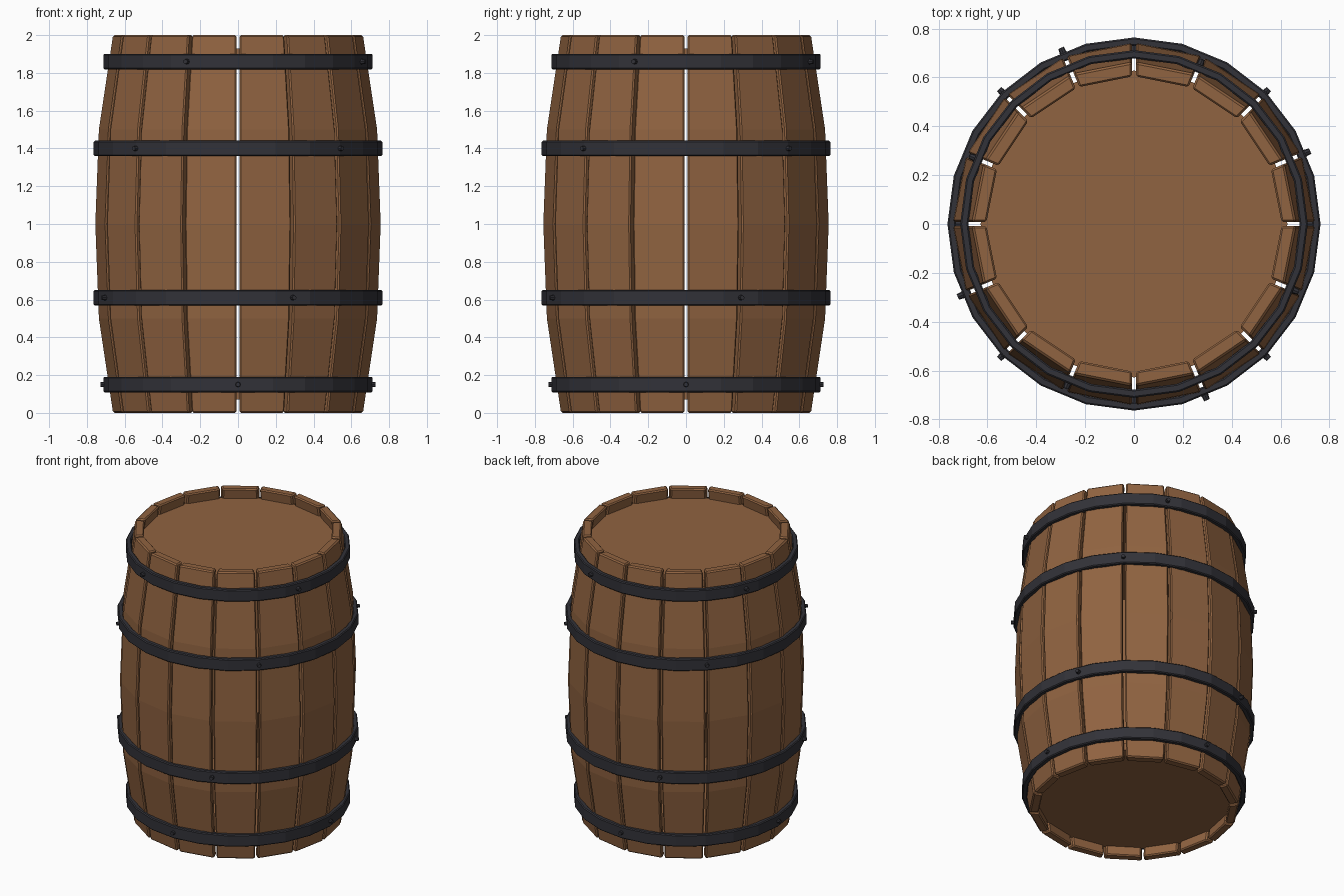
import bpy, bmesh, math
from mathutils import Matrix, Vector

cube = bpy.data.objects.get("Cube")
if cube:
    bpy.data.objects.remove(cube, do_unlink=True)


def material(name, color, rough):
    m = bpy.data.materials.new(name)
    m.use_nodes = True
    m.diffuse_color = color
    bsdf = m.node_tree.nodes["Principled BSDF"]
    bsdf.inputs["Base Color"].default_value = color
    bsdf.inputs["Roughness"].default_value = rough
    return m


wood = material("brown wood", (0.28, 0.125, 0.052, 1), 0.8)
iron = material("dark iron", (0.032, 0.032, 0.04, 1), 0.6)


def finish(name, bm, mat, bevel=0):
    bmesh.ops.recalc_face_normals(bm, faces=bm.faces)
    mesh = bpy.data.meshes.new(name)
    bm.to_mesh(mesh)
    bm.free()
    mesh.materials.append(mat)
    ob = bpy.data.objects.new(name, mesh)
    bpy.context.collection.objects.link(ob)
    if bevel:
        mod = ob.modifiers.new("soft edges", "BEVEL")
        mod.width = bevel
        mod.segments = 1
        mod.limit_method = "ANGLE"
        mod.angle_limit = math.radians(40)
    return ob


# Bulging staves: one bent plank, repeated around the axis
STAVES, GAP, THICK = 16, 0.008, 0.06
PROFILE = [(0, 0.663), (0.5, 0.738), (1, 0.757), (1.5, 0.738), (2, 0.663)]
step = math.tau / STAVES


def corner(radius, side, z):
    a = side * step / 2
    along = Vector((math.cos(a), math.sin(a), 0))
    inward = Vector((math.sin(a), -math.cos(a), 0)) * side
    return along * radius + inward * GAP + Vector((0, 0, z))


for i in range(STAVES):
    bm = bmesh.new()
    rings = [[bm.verts.new(corner(r - t, s, z))
              for t, s in ((0, -1), (0, 1), (THICK, 1), (THICK, -1))]
             for z, r in PROFILE]
    for low, high in zip(rings, rings[1:]):
        for k in range(4):
            n = (k + 1) % 4
            bm.faces.new((low[k], low[n], high[n], high[k]))
    bm.faces.new(rings[0])
    bm.faces.new(rings[-1])
    bm.transform(Matrix.Rotation((i + 0.5) * step, 4, "Z"))
    finish(f"stave_{i + 1}", bm, wood, 0.008)

# Recessed end lids
for name, z in (("bottom_lid", 0.095), ("top_lid", 1.905)):
    bm = bmesh.new()
    bmesh.ops.create_cone(bm, cap_ends=True, segments=32, radius1=0.628,
                          radius2=0.628, depth=0.05,
                          matrix=Matrix.Translation((0, 0, z)))
    finish(name, bm, wood)

# Iron hoops, each with four rivets
SIDES, HALF = 24, 0.041
HOOPS = [("lowest", 0.15, 0.712, 0), ("lower", 0.61, 0.764, 22.5),
         ("upper", 1.40, 0.764, 45), ("highest", 1.86, 0.712, 67.5)]
for name, z, radius, turn in HOOPS:
    bm = bmesh.new()
    section = [(radius, -HALF), (radius, HALF),
               (radius - 0.034, HALF), (radius - 0.034, -HALF)]
    loops = []
    for i in range(SIDES):
        a = math.tau * i / SIDES
        loops.append([bm.verts.new((r * math.cos(a), r * math.sin(a), z + h))
                      for r, h in section])
    for i in range(SIDES):
        here, there = loops[i], loops[(i + 1) % SIDES]
        for k in range(4):
            n = (k + 1) % 4
            bm.faces.new((here[k], here[n], there[n], there[k]))
    finish(f"{name}_hoop", bm, iron, 0.006)

    bm = bmesh.new()
    for i in range(4):
        place = (Matrix.Rotation(math.radians(turn + 90 * i), 4, "Z")
                 @ Matrix.Translation((radius + 0.004, 0, z))
                 @ Matrix.Rotation(math.pi / 2, 4, "Y"))
        bmesh.ops.create_cone(bm, cap_ends=True, segments=8, radius1=0.015,
                              radius2=0.012, depth=0.026, matrix=place)
    finish(f"{name}_hoop_rivets", bm, iron)
